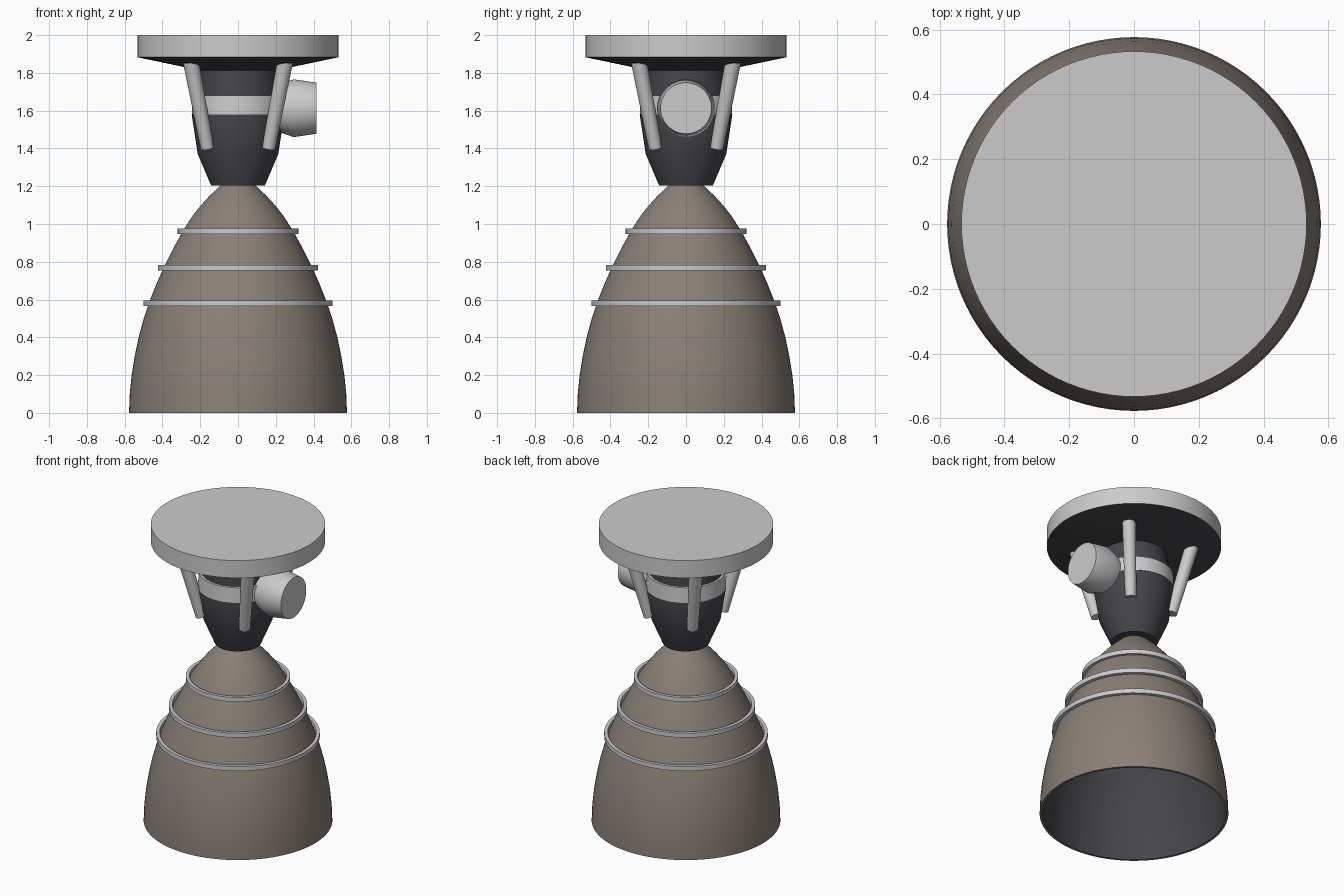
import bpy, math
from mathutils import Vector, Matrix

if "Cube" in bpy.data.objects:
    bpy.data.objects.remove(bpy.data.objects["Cube"])


def material(name, rgb):
    m = bpy.data.materials.new(name)
    m.diffuse_color = (*rgb, 1)
    m.use_nodes = True
    m.node_tree.nodes["Principled BSDF"].inputs["Base Color"].default_value = m.diffuse_color
    return m


BROWN = material("warm_metal", (0.25, 0.215, 0.185))
DARK = material("dark_metal", (0.06, 0.06, 0.068))


def lathe(name, profile, mat=None, closed=False, matrix=None, seg=96):
    """Revolve (radius, height) points about z; zero radius makes a pole."""
    verts, rings, faces = [], [], []
    for r, z in profile:
        n = 1 if r == 0 else seg
        rings.append([len(verts) + i for i in range(n)])
        verts += [(r * math.cos(math.tau * i / seg), r * math.sin(math.tau * i / seg), z)
                  for i in range(n)]
    pairs = list(zip(rings, rings[1:])) + ([(rings[-1], rings[0])] if closed else [])
    for a, b in pairs:
        for i in range(seg):
            j = (i + 1) % seg
            quad = [a[i % len(a)], a[j % len(a)], b[j % len(b)], b[i % len(b)]]
            faces.append(list(dict.fromkeys(quad)))
    me = bpy.data.meshes.new(name)
    me.from_pydata(verts, [], faces)
    if matrix:
        me.transform(matrix)
    ob = bpy.data.objects.new(name, me)
    bpy.context.collection.objects.link(ob)
    if mat:
        me.materials.append(mat)
    bpy.ops.object.select_all(action='DESELECT')
    ob.select_set(True)
    bpy.context.view_layer.objects.active = ob
    bpy.ops.object.shade_smooth_by_angle(angle=math.radians(30))
    return ob


# Bell nozzle: outer skin with bottom lip, and dark inner liner
bell = [(0.577, 0), (0.573, 0.1), (0.563, 0.2), (0.547, 0.3), (0.526, 0.4),
        (0.499, 0.5), (0.469, 0.59), (0.433, 0.68), (0.393, 0.77), (0.346, 0.865),
        (0.294, 0.96), (0.243, 1.04), (0.2, 1.095), (0.15, 1.15), (0.09, 1.206)]
lathe("nozzle_bell", [(0.562, 0)] + bell, BROWN)
lathe("nozzle_liner", [(r - 0.015, z) for r, z in reversed(bell)], DARK)

# Stiffening hoops around the bell
for i, (r, z) in enumerate([(0.5, 0.58), (0.423, 0.769), (0.319, 0.962)]):
    lathe(f"nozzle_hoop_{i + 1}", [(r - 0.03, z - 0.015), (r, z - 0.015),
                                   (r, z + 0.015), (r - 0.022, z + 0.015)], closed=True)

# Combustion chamber and its light band
lathe("combustion_chamber", [(0, 1.205), (0.143, 1.205), (0.213, 1.37), (0.244, 1.57),
                             (0.2, 1.81), (0.2, 1.85)], DARK)
lathe("chamber_band", [(0.2, 1.58), (0.245, 1.58), (0.24, 1.68), (0.2, 1.68)])

# Mounting plate with dark tapered underside
lathe("mounting_plate", [(0.533, 1.883), (0.533, 2.0), (0, 2.0)])
lathe("plate_underside", [(0, 1.813), (0.2, 1.813), (0.533, 1.883)], DARK)

# Four diagonal thrust struts
for i in range(4):
    a = math.radians(45 + 90 * i)
    d = Vector((math.cos(a), math.sin(a), 0))
    low = d * 0.229 + Vector((0, 0, 1.40))
    top = d * 0.353 + Vector((0, 0, 1.86))
    axis = top - low
    m = Matrix.Translation(low) @ axis.to_track_quat('Z', 'Y').to_matrix().to_4x4()
    h = axis.length
    lathe(f"thrust_strut_{i + 1}", [(0, 0), (0.035, 0), (0.042, h), (0, h)], matrix=m, seg=32)

# Turbopump drum on the right side
pump = Matrix.Translation((0, 0, 1.613)) @ Matrix.Rotation(math.pi / 2, 4, 'Y')
lathe("turbopump", [(0, 0.16), (0.12, 0.2), (0.153, 0.295), (0.135, 0.415), (0, 0.415)],
      matrix=pump, seg=64)
